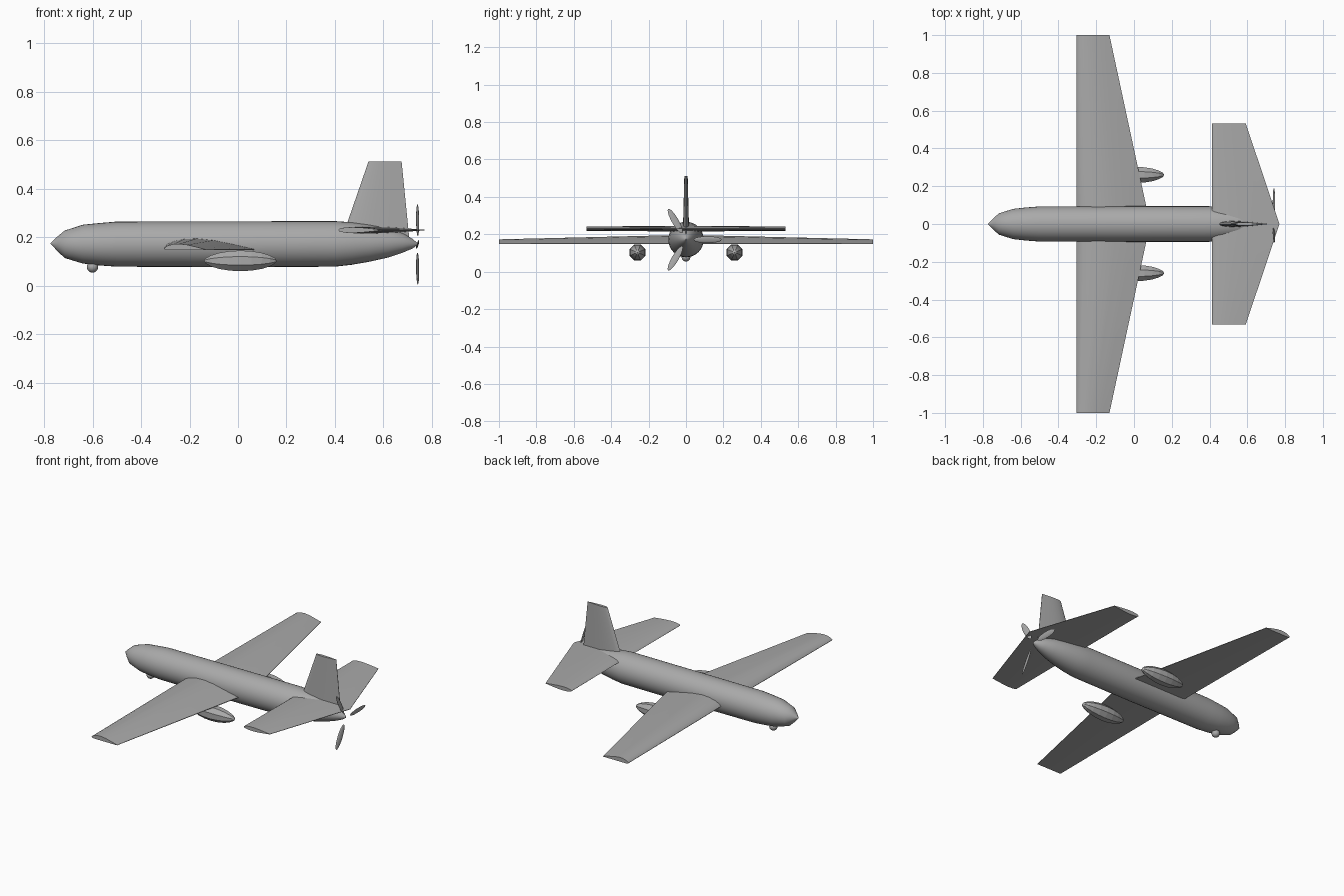
import bpy, bmesh, math
from mathutils import Matrix, Vector

cube = bpy.data.objects.get("Cube")
if cube:
    bpy.data.objects.remove(cube, do_unlink=True)

grey = bpy.data.materials.new("airframe grey")
grey.use_nodes = True
grey.diffuse_color = (0.4, 0.4, 0.4, 1)
grey.node_tree.nodes["Principled BSDF"].inputs["Base Color"].default_value = grey.diffuse_color


def loft(name, rings, angle=35):
    """Skin a list of closed rings and cap both ends."""
    bm = bmesh.new()
    loops = [[bm.verts.new(p) for p in ring] for ring in rings]
    n = len(loops[0])
    for a, b in zip(loops, loops[1:]):
        for i in range(n):
            j = (i + 1) % n
            bm.faces.new((a[i], a[j], b[j], b[i]))
    bm.faces.new(loops[0][::-1])
    bm.faces.new(loops[-1])
    bmesh.ops.remove_doubles(bm, verts=bm.verts, dist=1e-5)
    bmesh.ops.recalc_face_normals(bm, faces=bm.faces)
    mesh = bpy.data.meshes.new(name)
    bm.to_mesh(mesh)
    bm.free()
    mesh.materials.append(grey)
    obj = bpy.data.objects.new(name, mesh)
    bpy.context.collection.objects.link(obj)
    if angle:
        bpy.ops.object.select_all(action='DESELECT')
        obj.select_set(True)
        bpy.context.view_layer.objects.active = obj
        bpy.ops.object.shade_smooth_by_angle(angle=math.radians(angle))
    return obj


def round_body(name, stations, sides, y=0, angle=35, turn=0):
    """Body along x from (x, bottom z, top z) stations."""
    rings = []
    for x, lo, hi in stations:
        mid, r = (lo + hi) / 2, (hi - lo) / 2
        rings.append([(x, y + r * math.cos(t), mid + r * math.sin(t))
                      for t in (math.tau * i / sides + turn for i in range(sides))])
    return loft(name, rings, angle)


# Aerofoil outlines: (fraction of chord, fraction of thickness)
UPPER = [(0, 0.25), (0.03, 0.5), (0.1, 0.75), (0.22, 0.95), (0.36, 1),
         (0.55, 0.85), (0.78, 0.48), (1, 0.08)]
FLAT = UPPER + [(1, 0), (0.5, 0), (0.08, 0), (0.02, 0.08)]
EVEN = [(c, h / 2) for c, h in UPPER[1:]]
EVEN = [(0, 0)] + EVEN + [(c, -h) for c, h in reversed(EVEN)]


def section(outline, front, back, thick, place):
    return [place(front + c * (back - front), h * thick) for c, h in outline]


# Fuselage
round_body("fuselage", [
    (-0.773, 0.174, 0.176), (-0.745, 0.143, 0.203), (-0.715, 0.115, 0.228),
    (-0.68, 0.104, 0.239), (-0.64, 0.092, 0.252), (-0.57, 0.084, 0.259),
    (-0.5, 0.079, 0.265), (0.0, 0.077, 0.266), (0.4, 0.079, 0.267),
    (0.47, 0.087, 0.262), (0.54, 0.099, 0.253), (0.62, 0.117, 0.238),
    (0.68, 0.137, 0.217), (0.72, 0.154, 0.194), (0.74, 0.168, 0.176)], 32)

# Main wing, flat underneath
loft("main_wing", [
    section(FLAT, -0.305, 0.085 - 0.215 * abs(y), 0.05 - 0.024 * abs(y),
            lambda x, h, y=y: (x, y, 0.147 + h)) for y in (-1, 0, 1)], 40)

# Tailplane
loft("tailplane", [
    section(EVEN, 0.413, 0.77 - 0.335 * abs(y), 0.03 - 0.012 * abs(y),
            lambda x, h, y=y: (x, y, 0.23 + h)) for y in (-0.533, 0, 0.533)], 40)

# Tail fin
loft("tail_fin", [
    section(EVEN, front, back, thick, lambda x, h, z=z: (x, h, z))
    for z, front, back, thick in ((0.2, 0.43, 0.706, 0.034), (0.512, 0.538, 0.675, 0.018))], 40)

# Faceted pods hung under the wings
for side, y in (("left", -0.26), ("right", 0.26)):
    stations = []
    for i in range(11):
        u = -math.cos(math.pi * i / 10)
        r = 0.045 * (1 - u * u) ** 0.6 + 0.001
        stations.append((0.01 + 0.15 * u, 0.103 - r, 0.103 + r))
    round_body(side + "_wing_pod", stations, 8, y, 0, math.pi / 8)

# Sensor ball under the nose
ball = []
for i in range(13):
    t = math.pi * i / 12
    r = 0.0235 * math.sin(t)
    ball.append((-0.6 - 0.0235 * math.cos(t), 0.078 - r, 0.078 + r))
round_body("sensor_ball", ball, 20)

# Three pitched propeller blades behind the tail
for k in range(3):
    rings = []
    for i in range(11):
        u = -math.cos(math.pi * i / 10)
        w = 0.019 * max(1 - u * u, 0.0004) ** 0.5
        radius = 0.115 + 0.075 * u
        rings.append([Vector((0.22 * w * math.sin(t), w * math.cos(t), radius))
                      for t in (math.tau * j / 10 for j in range(10))])
    spin = Matrix.Rotation(math.tau * k / 3 - math.pi / 2, 4, 'X') @ Matrix.Rotation(0.28, 4, 'Z')
    place = Matrix.Translation((0.741, 0, 0.171)) @ spin
    loft("propeller_blade_%d" % (k + 1), [[place @ p for p in ring] for ring in rings], 50)
